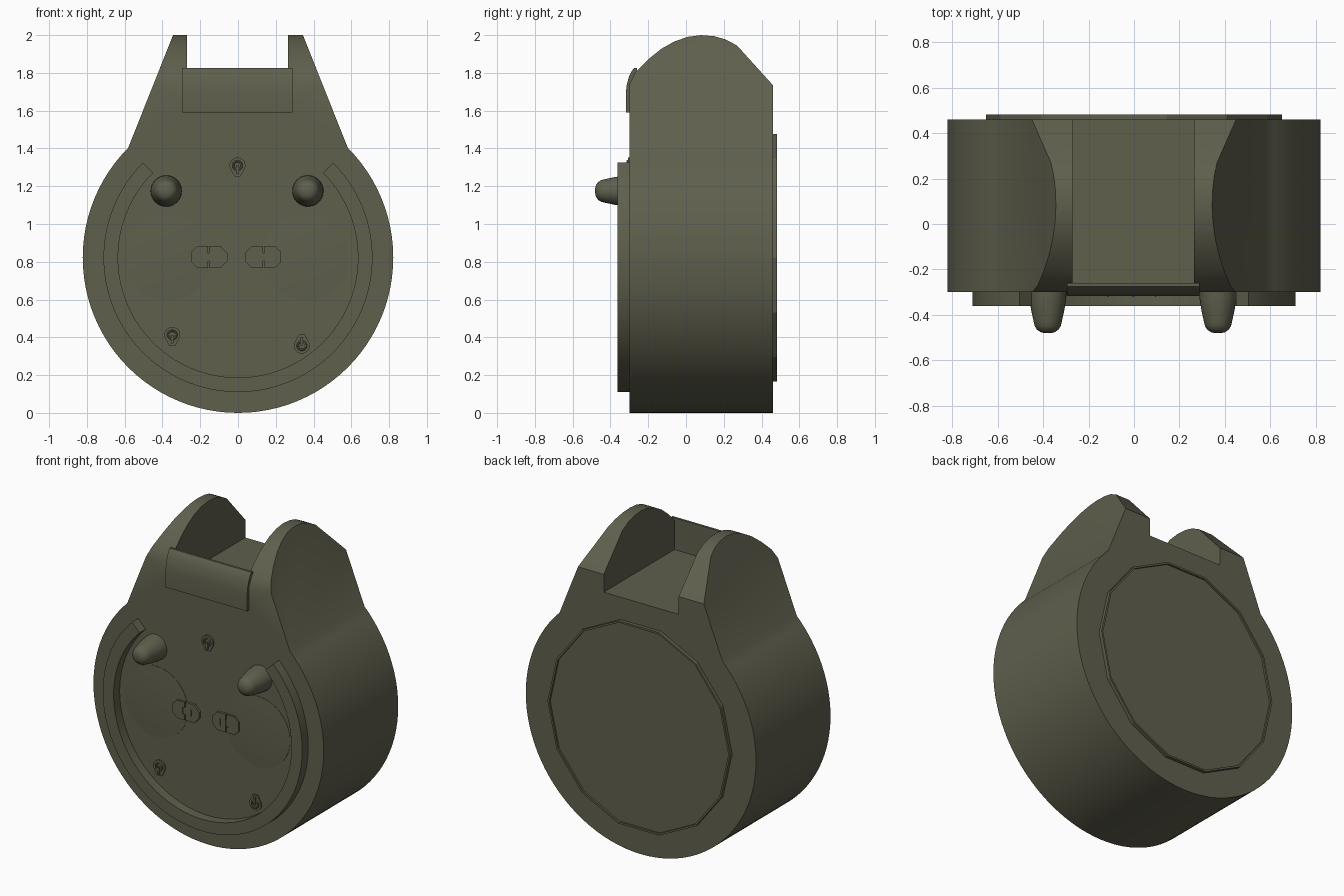
import bpy, bmesh, math
from mathutils import Matrix, Vector

if "Cube" in bpy.data.objects:
    bpy.data.objects.remove(bpy.data.objects["Cube"], do_unlink=True)

# Single olive paint
olive = bpy.data.materials.new("olive_green")
olive.use_nodes = True
COLOUR = (0.115, 0.115, 0.075, 1)
olive.diffuse_color = COLOUR
bsdf = next(n for n in olive.node_tree.nodes if n.type == 'BSDF_PRINCIPLED')
bsdf.inputs["Base Color"].default_value = COLOUR

CZ = 0.822      # height of the drum axis
FRONT = -0.30   # front face of the drum
BACK = 0.46


def finish(name, bm):
    bmesh.ops.recalc_face_normals(bm, faces=bm.faces)
    mesh = bpy.data.meshes.new(name)
    bm.to_mesh(mesh)
    bm.free()
    mesh.materials.append(olive)
    ob = bpy.data.objects.new(name, mesh)
    bpy.context.collection.objects.link(ob)
    return ob


def smooth(ob, degrees=30):
    bpy.ops.object.select_all(action='DESELECT')
    ob.select_set(True)
    bpy.context.view_layer.objects.active = ob
    bpy.ops.object.shade_smooth_by_angle(angle=math.radians(degrees))


def prism(name, pts, lo, hi, axis='y'):
    """Extrude a profile: (x, z) points along y, or (y, z) points along x."""
    bm = bmesh.new()
    place = (lambda p, d: (p[0], d, p[1])) if axis == 'y' else (lambda p, d: (d, p[0], p[1]))
    face = bm.faces.new([bm.verts.new(place(p, lo)) for p in pts])
    moved = bmesh.ops.extrude_face_region(bm, geom=[face])["geom"]
    shift = Vector((0, hi - lo, 0) if axis == 'y' else (hi - lo, 0, 0))
    bmesh.ops.translate(bm, vec=shift, verts=[v for v in moved if isinstance(v, bmesh.types.BMVert)])
    return finish(name, bm)


def lathe(name, profile, x, z, steps=32):
    """Spin a (radius, y) profile round a y-parallel axis through (x, z)."""
    bm = bmesh.new()
    verts = [bm.verts.new((x + r, y, z)) for r, y in profile]
    edges = [bm.edges.new(pair) for pair in zip(verts, verts[1:])]
    bmesh.ops.spin(bm, geom=verts + edges, cent=(x, 0, z), axis=(0, 1, 0),
                   angle=math.tau, steps=steps)
    bmesh.ops.remove_doubles(bm, verts=bm.verts, dist=0.0002)
    ob = finish(name, bm)
    smooth(ob)
    return ob


def arc(r, start, end, n, x=0, z=CZ):
    """Points on an arc, angles in degrees from +x."""
    angles = [math.radians(start + (end - start) * i / n) for i in range(n + 1)]
    return [(x + r * math.cos(a), z + r * math.sin(a)) for a in angles]


def boolean(ob, cutter, operation):
    mod = ob.modifiers.new(operation, 'BOOLEAN')
    mod.operation, mod.solver, mod.object = operation, 'EXACT', cutter
    bpy.context.view_layer.objects.active = ob
    ob.select_set(True)
    bpy.ops.object.modifier_apply(modifier=mod.name)
    bpy.data.objects.remove(cutter, do_unlink=True)


# Drum with tapered neck, trimmed by the side outline and slotted into two lugs
outline = arc(0.822, 135, 405, 72) + [(0.34, 2.01), (-0.34, 2.01)]
body = prism("drum_body", outline, FRONT, BACK)
side = [(FRONT - 0.1, -0.1), (FRONT - 0.1, 1.74), (FRONT, 1.74), (-0.27, 1.80), (-0.20, 1.872),
        (-0.13, 1.928), (-0.06, 1.967), (0.01, 1.991), (0.08, 2.0), (0.15, 1.994),
        (0.21, 1.977), (0.27, 1.945), (BACK, 1.735), (BACK + 0.1, 1.735), (BACK + 0.1, -0.1)]
boolean(body, prism("side_trim", side, -1, 1, 'x'), 'INTERSECT')
slot = [(-0.6, 1.62), (0.6, 1.62), (0.6, 2.2), (-0.6, 2.2)]
boolean(body, prism("slot_cutter", slot, -0.27, 0.265, 'x'), 'DIFFERENCE')
smooth(body)

# Curved cross bar closing the front of the slot
bar = [(-0.26, 1.59), (-0.318, 1.59), (-0.318, 1.70), (-0.313, 1.74), (-0.302, 1.78),
       (-0.288, 1.81), (-0.275, 1.825), (-0.26, 1.825)]
smooth(prism("cross_bar", bar, -0.295, 0.288, 'x'))

# Raised open ring on the front
ring = arc(0.712, 135, 405, 72) + arc(0.635, 405, 135, 72)
smooth(prism("front_ring", ring, -0.362, FRONT + 0.01))

# Faceted rear cover with a thin raised rim
bm = bmesh.new()
cover = [bm.verts.new((x, BACK, CZ + (z - CZ) * 1.03)) for x, z in arc(0.652, 0, 360, 14)[:-1]]
cap = bm.faces.new(cover)
new = bmesh.ops.extrude_face_region(bm, geom=[cap])["geom"]
bmesh.ops.translate(bm, vec=(0, 0.022, 0), verts=[v for v in new if isinstance(v, bmesh.types.BMVert)])
top = [f for f in new if isinstance(f, bmesh.types.BMFace)]
bmesh.ops.recalc_face_normals(bm, faces=bm.faces)
bmesh.ops.inset_region(bm, faces=top, thickness=0.012)
new = bmesh.ops.extrude_face_region(bm, geom=top)["geom"]
bmesh.ops.translate(bm, vec=(0, -0.012, 0), verts=[v for v in new if isinstance(v, bmesh.types.BMVert)])
bmesh.ops.delete(bm, geom=top, context='FACES')
finish("rear_cover", bm)

# Paired fittings
peg = [(0.083, FRONT + 0.01), (0.081, -0.33), (0.073, -0.38), (0.062, -0.43), (0.057, -0.45),
       (0.047, -0.466), (0.03, -0.477), (0.012, -0.481), (0, -0.481)]
dome = [(0.228, FRONT + 0.005), (0.228, -0.302), (0.16, -0.306), (0.08, -0.308), (0, -0.309)]
for s, label in ((-1, "right"), (1, "left")):
    lathe(label + "_peg", peg, s * 0.375 - 0.005, 1.175)
    lathe(label + "_disc", dome, s * 0.365 - 0.01, 0.825, 64)

    # Latch: pointed tongue, bridge, rounded heel and a small pin
    def latch_part(part, pts, y):
        prism(label + "_latch_" + part, [(s * x - 0.01, 0.825 + z) for x, z in pts], y, FRONT + 0.005)
    latch_part("tongue", [(0.143, -0.058), (0.143, 0.058), (0.082, 0.058), (0.046, 0.02),
                          (0.046, -0.02), (0.082, -0.058)], -0.316)
    latch_part("bridge", [(0.17, -0.022), (0.17, 0.022), (0.14, 0.022), (0.14, -0.022)], -0.312)
    latch_part("heel", [(0.15, -0.058), (0.15, -0.022), (0.165, -0.022), (0.165, 0.022),
                        (0.15, 0.022), (0.15, 0.058), (0.205, 0.058), (0.235, 0.03),
                        (0.235, -0.03), (0.205, -0.058)], -0.316)
    latch_part("pin", [(0.102, -0.02), (0.102, 0.02), (0.108, 0.02), (0.108, -0.02)], -0.321)

# Small teardrop studs; direction is where the tip points
for label, x, z, d in (("top", -0.003, 1.31, -1), ("lower_right", -0.348, 0.413, -1),
                       ("lower_left", 0.338, 0.356, 1)):
    base = arc(0.042, -35, 215, 20, 0, 0) + [(-0.016, -0.058), (0.016, -0.058)]
    base = [(x + px, z - d * pz) for px, pz in base]
    smooth(prism(label + "_stud_base", base, -0.308, FRONT + 0.005))
    lathe(label + "_stud_ring", [(0.028, FRONT), (0.028, -0.312), (0.024, -0.316),
                                 (0.018, -0.314), (0.016, -0.306), (0, -0.306)], x, z, 20)
    stem = [(x + px, z + d * pz) for px, pz in
            ((-0.007, 0), (0.007, 0), (0.007, 0.045), (-0.007, 0.045))]
    prism(label + "_stud_stem", stem, -0.319, FRONT)
